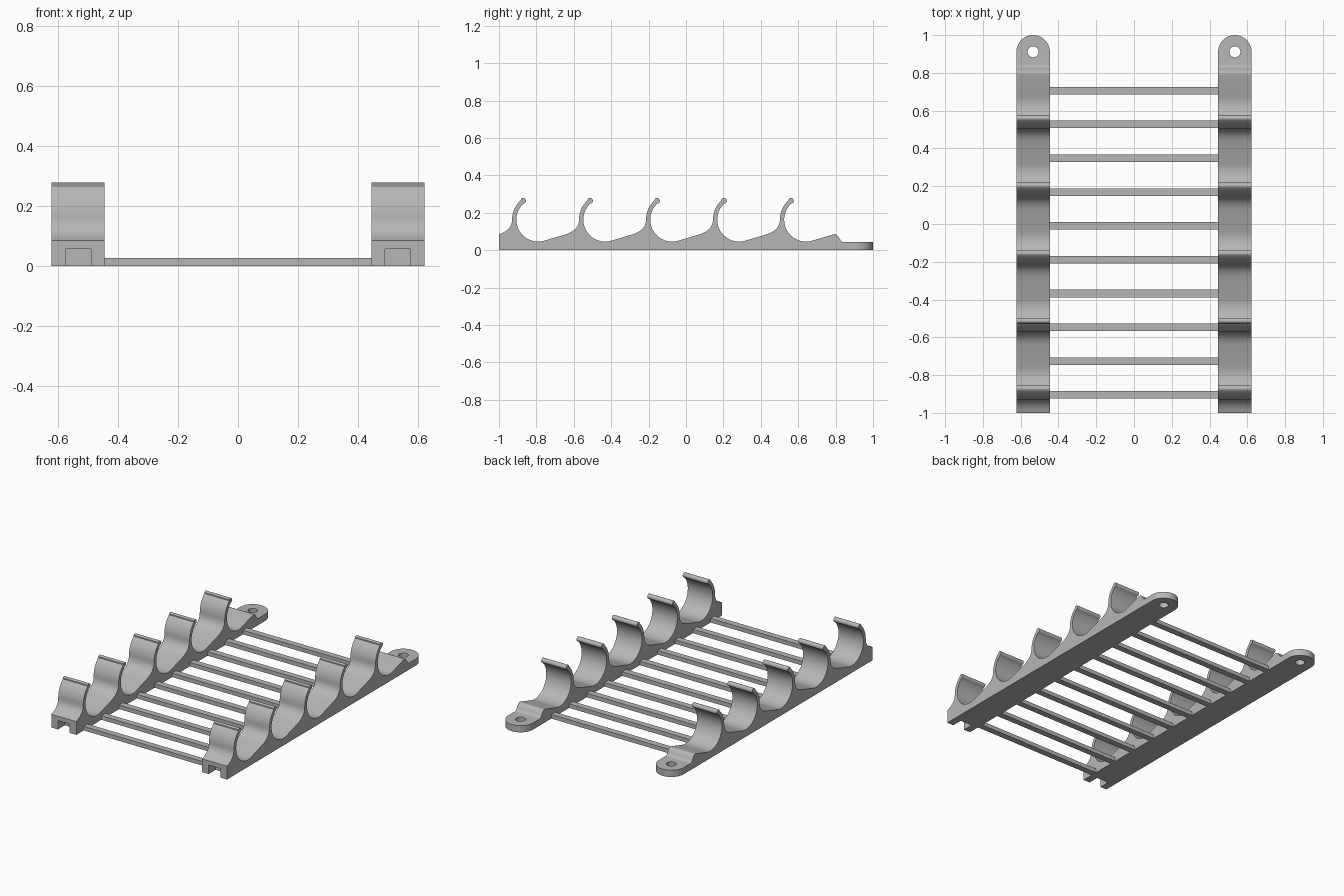
import bpy
import bmesh
from math import radians, cos, sin
from mathutils import Vector

cube = bpy.data.objects.get("Cube")
if cube:
    bpy.data.objects.remove(cube, do_unlink=True)

grey = bpy.data.materials.new("plain grey")
grey.use_nodes = True
grey.diffuse_color = (0.47, 0.47, 0.47, 1)
grey.node_tree.nodes["Principled BSDF"].inputs["Base Color"].default_value = grey.diffuse_color

RAIL_X, HALF_W = 0.534, 0.0885
PITCH, HOOKS = 0.358, 5
FIRST_Y, CENTRE_Z = -0.79, 0.163
INNER_R, OUTER_R = 0.117, 0.14


def arc(cy, cz, r, start, end, n):
    angles = [radians(start + (end - start) * i / n) for i in range(n + 1)]
    return [(cy + r * cos(a), cz + r * sin(a)) for a in angles]


def bend(a, b, c, n=8):
    a, b, c = Vector(a), Vector(b), Vector(c)
    ts = [i / n for i in range(n + 1)]
    return [tuple(a * (1 - t) ** 2 + b * 2 * t * (1 - t) + c * t * t) for t in ts]


def clean(points):
    out = []
    for p in points:
        if not out or (Vector(p) - Vector(out[-1])).length > 0.001:
            out.append(p)
    return out


def prism(name, points, place, depth):
    """Extrude a closed outline; place maps each 2D point to 3D."""
    bm = bmesh.new()
    face = bm.faces.new([bm.verts.new(place(*p)) for p in clean(points)])
    result = bmesh.ops.extrude_face_region(bm, geom=[face])
    moved = [v for v in result["geom"] if isinstance(v, bmesh.types.BMVert)]
    bmesh.ops.translate(bm, verts=moved, vec=depth)
    bmesh.ops.recalc_face_normals(bm, faces=bm.faces)
    mesh = bpy.data.meshes.new(name)
    bm.to_mesh(mesh)
    bm.free()
    mesh.materials.append(grey)
    obj = bpy.data.objects.new(name, mesh)
    bpy.context.collection.objects.link(obj)
    return obj


def activate(obj):
    bpy.ops.object.select_all(action="DESELECT")
    obj.select_set(True)
    bpy.context.view_layer.objects.active = obj


def cut(obj, cutter, operation):
    cutter.hide_render = True
    mod = obj.modifiers.new("cut", "BOOLEAN")
    mod.object, mod.operation, mod.solver = cutter, operation, "EXACT"
    activate(obj)
    bpy.ops.object.modifier_apply(modifier=mod.name)
    bpy.data.objects.remove(cutter, do_unlink=True)


# Side profile of a rail: a row of hooked cradles, each followed by a ramp
profile = [(-1, 0)]
for i in range(HOOKS):
    c = FIRST_Y + PITCH * i
    profile += bend((c - 0.21, 0.085), (c - OUTER_R, 0.108), (c - OUTER_R, CENTRE_Z))
    profile += arc(c, CENTRE_Z, OUTER_R, 180, 132, 12)
    profile += arc(c - 0.081, CENTRE_Z + 0.101, 0.0155, 140, -50, 10)
    profile += arc(c, CENTRE_Z, INNER_R, 133, 287, 36)
    profile.append((c + 0.148, 0.085))
profile += bend((0.79, 0.085), (0.806, 0.089), (0.82, 0.065))
profile += bend((0.82, 0.065), (0.83, 0.043), (0.845, 0.043))
profile += [(1.1, 0.043), (1.1, 0)]
rail = prism("left_rail", profile, lambda y, z: (-0.15, y, z), (0.3, 0, 0))

# Round the mounting tab in plan
plan = [(-HALF_W, -1.1), (HALF_W, -1.1)] + arc(0, 1 - HALF_W, HALF_W, 0, 180, 32)
cut(rail, prism("plan", plan, lambda x, y: (x, y, -0.1), (0, 0, 0.6)), "INTERSECT")

# Screw hole in the tab
hole = arc(0, 1 - HALF_W, 0.029, 0, 350, 35)
cut(rail, prism("hole", hole, lambda x, y: (x, y, -0.1), (0, 0, 0.3)), "DIFFERENCE")

# Notch under the front end
notch = [(-0.042, -0.1), (0.042, -0.1), (0.042, 0.057), (-0.042, 0.057)]
cut(rail, prism("notch", notch, lambda x, z: (x, -1.1, z), (0, 0.17, 0)), "DIFFERENCE")

activate(rail)
bpy.ops.object.shade_smooth_by_angle(angle=radians(30))

# The two rails share one mesh
rail.location.x = RAIL_X
right = rail.copy()
right.name = "right_rail"
right.location.x = -RAIL_X
bpy.context.collection.objects.link(right)

# Cross bars joining the rails
for i in range(10):
    y = -0.905 + i * PITCH / 2
    bar = [(y - 0.02, 0), (y + 0.02, 0), (y + 0.02, 0.026), (y - 0.02, 0.026)]
    prism(f"cross_bar_{i + 1}", bar, lambda y, z: (-0.447, y, z), (0.894, 0, 0))
